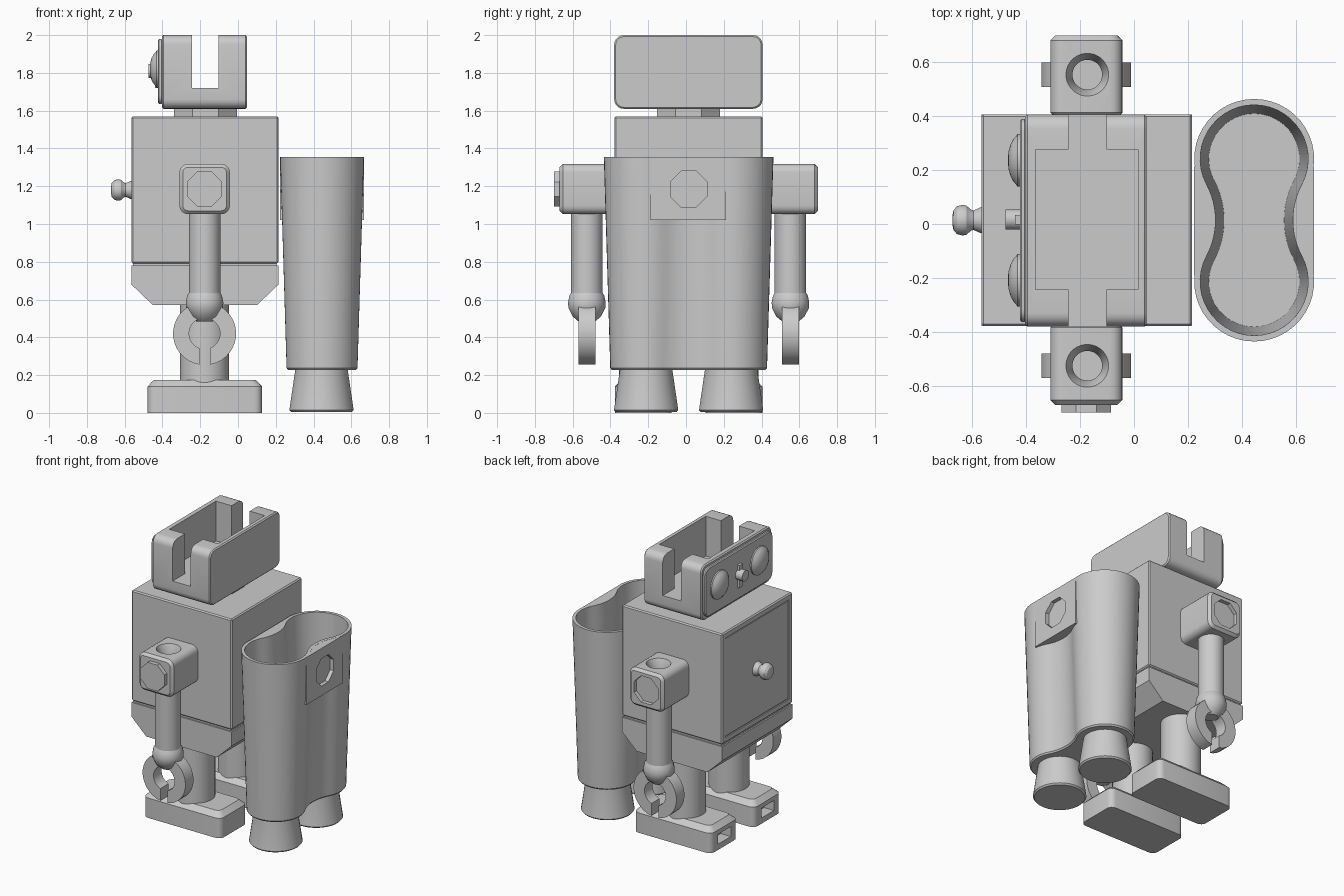
import bpy, bmesh
from math import sin, cos, pi, asin, atan2, radians
from mathutils import Vector, Matrix

if "Cube" in bpy.data.objects:
    bpy.data.objects.remove(bpy.data.objects["Cube"])

grey = bpy.data.materials.new("plain grey")
grey.use_nodes = True
grey.diffuse_color = (0.6, 0.6, 0.6, 1)
grey.node_tree.nodes["Principled BSDF"].inputs["Base Color"].default_value = (0.6, 0.6, 0.6, 1)

MID = 0.014      # centre plane between the two arms
CX = -0.177      # centre line of limbs and head


def finish(name, bm):
    bmesh.ops.recalc_face_normals(bm, faces=bm.faces)
    mesh = bpy.data.meshes.new(name)
    bm.to_mesh(mesh)
    bm.free()
    obj = bpy.data.objects.new(name, mesh)
    bpy.context.collection.objects.link(obj)
    mesh.materials.append(grey)
    smooth(obj)
    return obj


def select(obj):
    bpy.ops.object.select_all(action='DESELECT')
    obj.select_set(True)
    bpy.context.view_layer.objects.active = obj


def smooth(obj):
    select(obj)
    bpy.ops.object.shade_smooth_by_angle(angle=radians(30))


def loft(name, rings):
    """Skin a list of equal point rings and cap both ends."""
    bm = bmesh.new()
    rows = [[bm.verts.new(p) for p in ring] for ring in rings]
    n = len(rows[0])
    for a, b in zip(rows, rows[1:]):
        for i in range(n):
            j = (i + 1) % n
            bm.faces.new((a[i], a[j], b[j], b[i]))
    bm.faces.new(rows[0])
    bm.faces.new(rows[-1])
    return finish(name, bm)


def lathe(name, profile, loc, axis=(0, 0, 1), sides=32):
    """Turn (radius, height) pairs around an axis starting at loc."""
    turn = Vector((0, 0, 1)).rotation_difference(Vector(axis)).to_matrix()
    rings = []
    for r, h in profile:
        angles = [(i + 0.5) * 2 * pi / sides for i in range(sides)]
        rings.append([Vector(loc) + turn @ Vector((r * cos(a), r * sin(a), h)) for a in angles])
    return loft(name, rings)


def prism(name, outline, y0, y1):
    """Extrude an (x, z) outline along y."""
    return loft(name, [[(x, y, z) for x, z in outline] for y in (y0, y1)])


def box(name, xs, ys, zs, bevel=0.0, axis=None, segments=4, edge=0.0):
    """Box with rounded edges along one axis and an optional fine edge chamfer."""
    bm = bmesh.new()
    bmesh.ops.create_cube(bm, size=1)
    for v in bm.verts:
        v.co = [(r[0] + r[1]) / 2 + c * (r[1] - r[0]) for c, r in zip(v.co, (xs, ys, zs))]
    if bevel:
        edges = [e for e in bm.edges if axis is None
                 or abs((e.verts[0].co - e.verts[1].co).normalized()[axis]) > 0.9]
        bmesh.ops.bevel(bm, geom=edges, offset=bevel, segments=segments, profile=0.5, affect='EDGES')
    if edge:
        bm.normal_update()
        rim = [e for e in bm.edges if len(e.link_faces) == 2 and e.calc_face_angle() > 0.8]
        bmesh.ops.bevel(bm, geom=rim, offset=edge, segments=1, affect='EDGES')
    return finish(name, bm)


def cut(obj, *cutters):
    for cutter in cutters:
        mod = obj.modifiers.new("cut", 'BOOLEAN')
        mod.operation, mod.solver, mod.object = 'DIFFERENCE', 'EXACT', cutter
        select(obj)
        bpy.ops.object.modifier_apply(modifier=mod.name)
        bpy.data.objects.remove(cutter)
    smooth(obj)


# Torso with a recessed chest panel
torso = box("torso", (-0.565, 0.215), (-0.378, 0.406), (0.792, 1.57), 0.008, segments=1)
cut(torso, box("panel_cut", (-0.6, -0.557), (-0.34, 0.37), (0.83, 1.53)))
box("chest_panel", (-0.562, -0.55), (-0.333, 0.363), (0.837, 1.523))
box("waist_seam", (-0.555, 0.205), (-0.368, 0.396), (0.77, 0.8))
prism("hip_block", [(-0.565, 0.78), (-0.565, 0.68), (-0.45, 0.57), (0.1, 0.57), (0.215, 0.68),
                    (0.215, 0.78)], -0.378, 0.406)
lathe("chest_knob", [(0.05, 0), (0.047, 0.01), (0.036, 0.035), (0.04, 0.045), (0.054, 0.06), (0.057, 0.075),
                     (0.052, 0.095), (0.038, 0.108), (0.015, 0.113)], (-0.56, MID, 1.18), (-1, 0, 0))

# Neck and hollow head with side slots
lathe("neck", [(0.18, 0), (0.18, 0.06)], (CX + 0.005, MID, 1.56), sides=8)
head = box("head", (-0.403, 0.047), (-0.38, 0.405), (1.61, 2.0), 0.05, 0, 5, 0.008)
cut(head, box("cavity", (-0.365, 0.015), (-0.242, 0.276), (1.72, 2.1)),
    box("slot", (-0.243, -0.102), (-0.5, 0.5), (1.72, 2.1)))

# Face
box("face_plate", (-0.423, -0.4), (-0.362, 0.388), (1.635, 1.98), 0.045, 0, 4, 0.006)
for side, word in ((1, "left"), (-1, "right")):
    lathe(word + "_eye", [(0.098, 0), (0.098, 0.012), (0.088, 0.018), (0.08, 0.026), (0.06, 0.037),
                          (0.035, 0.044), (0.012, 0.047)], (-0.42, MID + side * 0.222, 1.82), (-1, 0, 0))
lathe("nose_peg", [(0.038, 0), (0.038, 0.055)], (-0.42, MID + 0.003, 1.81), (-1, 0, 0), 16)
box("nose_plate", (-0.44, -0.42), (-0.002, 0.034), (1.72, 1.88))

for side, word in ((1, "left"), (-1, "right")):
    # Shoulder with a countersunk hole on top
    y = MID + side * 0.539
    ys = sorted((MID + side * 0.38, MID + side * 0.684))
    shoulder = box(word + "_shoulder", (-0.31, -0.043), ys, (1.052, 1.318), 0.045, 1, 5, 0.018)
    cut(shoulder, lathe("hole", [(0.055, 0), (0.055, 0.06), (0.08, 0.12), (0.08, 0.2)], (CX + 0.004, y, 1.2)))
    # Right shoulder carries a bolt, left one the matching socket
    if side < 0:
        lathe("shoulder_bolt", [(0.1, 0), (0.1, 0.05)], (CX, -0.648, 1.185), (0, -1, 0), 8)
    else:
        cut(shoulder, lathe("socket", [(0.1, 0), (0.1, 0.1)], (CX, 0.67, 1.185), (0, 1, 0), 8))
    # Arm, wrist and open ring hand
    lathe(word + "_arm", [(0.084, 0), (0.084, 0.46)], (CX, y, 0.61))
    lathe(word + "_wrist", [(0.045, 0.485), (0.075, 0.51), (0.098, 0.555), (0.1, 0.585), (0.093, 0.62),
                            (0.075, 0.65)], (CX, y, 0))
    ring = []
    for r, order in ((0.167, 1), (0.082, -1)):
        gap = asin(0.028 / r)
        arc = [gap + (2 * pi - 2 * gap) * i / 32 for i in range(33)][::order]
        ring += [(CX + r * sin(a), 0.42 - r * cos(a)) for a in arc]
    prism(word + "_hand", ring, y - 0.045, y + 0.045)

    # Leg and foot with a toe socket
    y = MID + side * 0.24
    lathe(word + "_leg", [(0.13, 0), (0.13, 0.45)], (CX, y, 0.15))
    foot = box(word + "_foot", (-0.478, 0.127), (y - 0.15, y + 0.15), (0, 0.14), 0.04, 2)
    bm = bmesh.new()
    bm.from_mesh(foot.data)
    top = max(bm.faces, key=lambda f: f.calc_center_median().z)
    moved = bmesh.ops.extrude_discrete_faces(bm, faces=[top])["faces"][0]
    for v in moved.verts:
        v.co = (CX + (v.co.x - CX) * 0.89, y + (v.co.y - y) * 0.77, 0.175)
    bmesh.ops.remove_doubles(bm, verts=bm.verts, dist=0.0001)
    bm.to_mesh(foot.data)
    bm.free()
    cut(foot, box("toe_cut", (-0.6, -0.4), (y - 0.07, y + 0.07), (0.04, 0.11)))

    # Jet nozzle
    lathe(word + "_nozzle", [(0.162, 0.005), (0.171, 0.015), (0.14, 0.225), (0.14, 0.26)], (0.442, MID + side * 0.225, 0))


def peanut(r, z, c=0.227):
    """Two round lobes joined by a smooth waist."""
    w = r - 0.057
    big = (c * c + w * w - r * r) / (2 * (r - w))
    t = atan2(c, w + big)
    quarter = [(r * cos(a), c + r * sin(a)) for a in [pi / 2 - (pi / 2 + t) * i / 14 for i in range(15)]]
    quarter += [(w + big - big * cos(a), big * sin(a)) for a in [t * (1 - i / 6) for i in range(1, 7)]]
    half = quarter + [(x, -y) for x, y in quarter[-2::-1]]
    full = half + [(-x, y) for x, y in half[-2:0:-1]]
    return [(0.445 + x, MID + y, z) for x, y in full]


# Hollow jet pack
loft("jet_pack", [peanut(0.18, 0.228), peanut(0.188, 0.238), peanut(0.222, 1.355),
                  peanut(0.2, 1.355), peanut(0.168, 0.28)])

# Flat pads bridging the waist of the pack, the outer one with a socket
back_pad = box("back_pad", (0.595, 0.667), (-0.188, 0.213), (1.02, 1.354))
cut(back_pad, box("pad_hollow", (0.5, 0.6), (-0.3, 0.3), (1.0, 1.4)))
trim = loft("pack_core", [peanut(0.206, 0.9), peanut(0.206, 1.5)])
cut(back_pad, trim)
cut(back_pad, lathe("pad_socket", [(0.104, 0), (0.104, 0.1)], (0.64, MID, 1.185), (1, 0, 0), 8))
front_pad = box("front_pad", (0.223, 0.295), (-0.188, 0.213), (1.02, 1.354))
cut(front_pad, loft("pack_core", [peanut(0.206, 0.9), peanut(0.206, 1.5)]))
